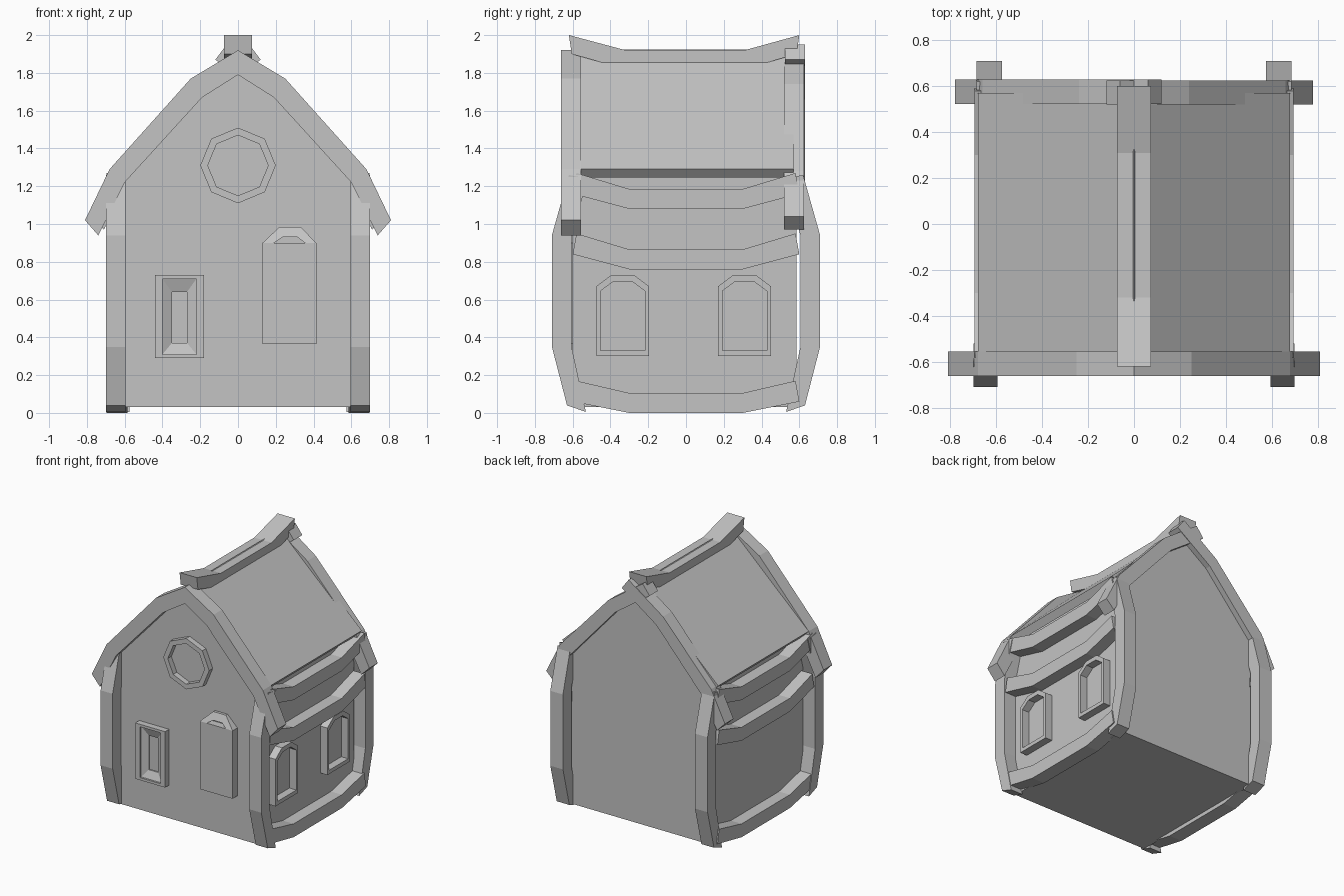
import bpy, bmesh, math

cube = bpy.data.objects.get("Cube")
if cube:
    bpy.data.objects.remove(cube, do_unlink=True)

GREY = (0.55, 0.55, 0.55, 1)
mat = bpy.data.materials.new("plain_grey")
mat.use_nodes = True
mat.diffuse_color = GREY
mat.node_tree.nodes["Principled BSDF"].inputs["Base Color"].default_value = GREY


def finish(name, bm):
    bmesh.ops.recalc_face_normals(bm, faces=bm.faces)
    mesh = bpy.data.meshes.new(name)
    bm.to_mesh(mesh)
    bm.free()
    mesh.materials.append(mat)
    obj = bpy.data.objects.new(name, mesh)
    bpy.context.collection.objects.link(obj)
    return obj


def place(p, depth, axis):
    """Profile point (u, z) at a depth along x or y."""
    return (depth, p[0], p[1]) if axis == "x" else (p[0], depth, p[1])


def prism(name, pts, axis, a, b):
    bm = bmesh.new()
    near = [bm.verts.new(place(p, a, axis)) for p in pts]
    far = [bm.verts.new(place(p, b, axis)) for p in pts]
    bm.faces.new(near)
    bm.faces.new(far)
    for i in range(len(pts)):
        j = (i + 1) % len(pts)
        bm.faces.new((near[i], near[j], far[j], far[i]))
    return finish(name, bm)


def band(name, outer, inner, axis, a, b, closed=False):
    """Strip of solid board between two outlines, open or a closed frame."""
    bm = bmesh.new()
    rows = [[bm.verts.new(place(p, d, axis)) for d, p in ((a, o), (b, o), (b, i), (a, i))]
            for o, i in zip(outer, inner)]
    pairs = list(zip(rows, rows[1:]))
    if closed:
        pairs.append((rows[-1], rows[0]))
    for r, s in pairs:
        for k in range(4):
            m = (k + 1) % 4
            bm.faces.new((r[k], r[m], s[m], s[k]))
    if not closed:
        bm.faces.new(rows[0])
        bm.faces.new(rows[-1])
    return finish(name, bm)


def flip(pts):
    return [(-u, z) for u, z in pts]


def rect(u0, u1, z0, z1):
    return [(u0, z0), (u1, z0), (u1, z1), (u0, z1)]


# House body and roof
prism("house_body", [(-0.6, 0.03), (0.6, 0.03), (0.6, 1.3), (0, 1.86), (-0.6, 1.3)],
      "y", -0.6, 0.585)
band("roof", [(-0.68, 1.29), (0, 1.925), (0.68, 1.29)],
     [(-0.64, 1.245), (0, 1.84), (0.64, 1.245)], "y", -0.6, 0.57)

# Sagging ridge cap
band("ridge_cap", [(-0.62, 2.0), (-0.32, 1.92), (0.31, 1.92), (0.6, 2.0)],
     [(-0.605, 1.9), (-0.32, 1.82), (0.31, 1.82), (0.585, 1.9)], "x", -0.075, 0.075)

# Gable boards: joined at the front, crossing at the back
front_out = [(0, 1.92), (0.25, 1.77), (0.68, 1.29), (0.81, 1.02)]
front_in = [(0, 1.79), (0.19, 1.67), (0.6, 1.22), (0.74, 0.94)]
back_out = [(-0.06, 1.95), (0.24, 1.74), (0.66, 1.28), (0.78, 1.04)]
back_in = [(-0.12, 1.87), (0.18, 1.66), (0.58, 1.21), (0.71, 0.97)]
band("front_gable_boards", flip(front_out)[:0:-1] + front_out,
     flip(front_in)[:0:-1] + front_in, "y", -0.662, -0.555)
band("back_gable_board_left", back_out, back_in, "y", 0.52, 0.625)
band("back_gable_board_right", flip(back_out), flip(back_in), "y", 0.523, 0.629)

# Bowed corner posts and sagging side beams
post_out = [(0.63, 0.04), (0.71, 0.35), (0.71, 0.94), (0.62, 1.26)]
post_in = [(0.53, 0.005), (0.606, 0.35), (0.606, 0.94), (0.52, 1.24)]
beams = {"bottom": (0, 0.06), "middle": (0.76, 0.08), "top": (1.08, 0.08)}
for side, s in (("left", 1), ("right", -1)):
    band("front_post_" + side, flip(post_out), flip(post_in), "x", s * 0.595, s * 0.7)
    band("back_post_" + side, post_out, post_in, "x", s * 0.575, s * 0.685)
    for level, (z, rise) in beams.items():
        low = [(-0.6, z + rise), (-0.3, z), (0.3, z), (0.6, z + rise)]
        high = [(-0.58, z + rise + 0.11), (-0.3, z + 0.105),
                (0.3, z + 0.105), (0.58, z + rise + 0.11)]
        band(level + "_beam_" + side, high, low, "x", s * 0.585, s * 0.695)


# Round gable window
def octagon(r):
    return [(r * math.sin(k * math.pi / 4), 1.31 + r * math.cos(k * math.pi / 4))
            for k in range(8)]


band("round_window_frame", octagon(0.2), octagon(0.16), "y", -0.645, -0.59, True)

# Front window: frame with a funnel-shaped recess
band("front_window_frame", rect(-0.44, -0.18, 0.29, 0.73),
     rect(-0.4, -0.22, 0.31, 0.71), "y", -0.65, -0.59, True)
recess = band("front_window_recess", rect(-0.4, -0.22, 0.31, 0.71),
              rect(-0.35, -0.27, 0.37, 0.64), "y", -0.635, -0.59, True)
for v in recess.data.vertices:
    if -0.38 < v.co.x < -0.24:
        v.co.y = max(v.co.y, -0.61)

# Shuttered window with a sloping arched top
prism("shutter", rect(0.13, 0.415, 0.365, 0.9), "y", -0.66, -0.59)
arch = band("shutter_arch", [(0.13, 0.9), (0.22, 0.985), (0.33, 0.985), (0.415, 0.9)],
            [(0.19, 0.9), (0.235, 0.93), (0.315, 0.93), (0.355, 0.9)], "y", -0.66, -0.59)
for v in arch.data.vertices:
    if v.co.y < -0.65:
        v.co.y += (v.co.z - 0.9) * 0.45

# Arched side windows
for name, y in (("front", -0.335), ("back", 0.31)):
    def arched(w, low, shoulder, top, half):
        return [(y - w, low), (y + w, low), (y + w, shoulder),
                (y + half, top), (y - half, top), (y - w, shoulder)]
    band("side_window_frame_" + name, arched(0.14, 0.3, 0.67, 0.73, 0.06),
         arched(0.118, 0.33, 0.645, 0.695, 0.05), "x", 0.59, 0.66, True)
